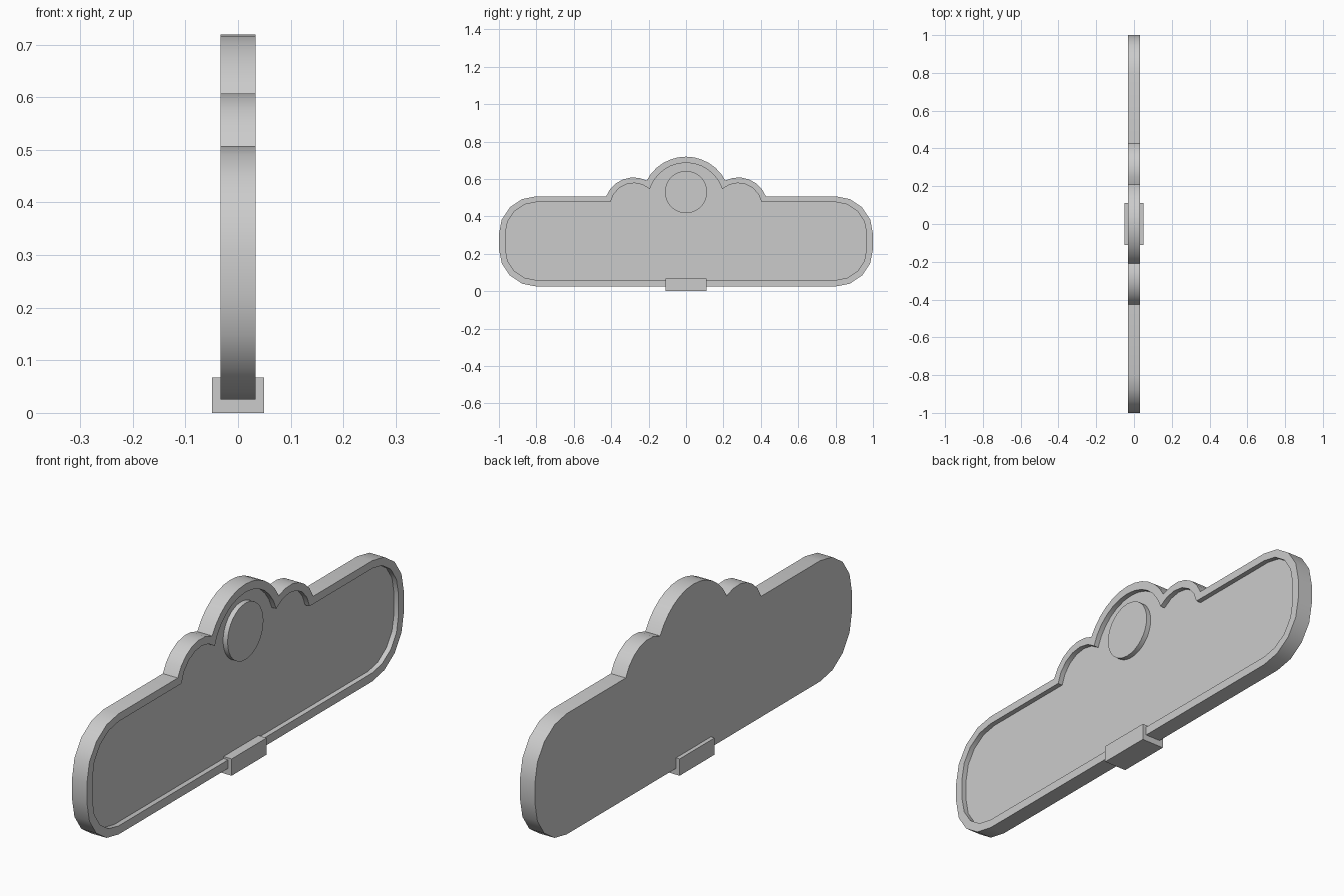
import bpy, bmesh, math

if "Cube" in bpy.data.objects:
    bpy.data.objects.remove(bpy.data.objects["Cube"])

RIM_X, FLOOR_X = 0.033, 0.013


def arc(p0, p1, c, n):
    """Points from p0 to p1 around centre c, both ends included."""
    a0 = math.atan2(p0[1] - c[1], p0[0] - c[0])
    a1 = math.atan2(p1[1] - c[1], p1[0] - c[0])
    r0, r1 = math.dist(p0, c), math.dist(p1, c)
    pts = []
    for i in range(n + 1):
        t = i / n
        a, r = a0 + (a1 - a0) * t, r0 + (r1 - r0) * t
        pts.append((c[0] + r * math.cos(a), c[1] + r * math.sin(a)))
    return pts


def outline(side, bottom, top, r, bump_end, notch):
    """Closed (y, z) outline: rounded bar with a three-lobed crest."""
    cy, lo, hi = side - r, bottom + r, top - r
    half = arc((cy, bottom), (side, lo), (cy, lo), 4)
    half += arc((side, hi), (cy, top), (cy, hi), 4)
    half += arc((bump_end, top), notch, (0.28, 0.45), 6)
    left = [(-y, z) for y, z in reversed(half)]
    crest = arc(notch, (-notch[0], notch[1]), (0, 0.482), 12)[1:-1]
    return half + crest + left


def finish(name, bm):
    bmesh.ops.recalc_face_normals(bm, faces=bm.faces)
    me = bpy.data.meshes.new(name)
    bm.to_mesh(me)
    bm.free()
    ob = bpy.data.objects.new(name, me)
    bpy.context.collection.objects.link(ob)
    return ob


def smooth(ob):
    bpy.ops.object.select_all(action='DESELECT')
    bpy.context.view_layer.objects.active = ob
    ob.select_set(True)
    bpy.ops.object.shade_smooth_by_angle(angle=math.radians(30))


# Sign board: flat back, raised rim and sunken panel on the +x side
outer = outline(1.0, 0.025, 0.507, 0.2, 0.427, (0.21, 0.592))
inner = outline(0.966, 0.059, 0.476, 0.166, 0.404, (0.194, 0.546))
bm = bmesh.new()
rings = [[bm.verts.new((x, y, z)) for y, z in pts] for pts, x in
         ((outer, -RIM_X), (outer, RIM_X), (inner, RIM_X), (inner, FLOOR_X))]
n = len(outer)
for a, b in zip(rings, rings[1:]):
    for i in range(n):
        j = (i + 1) % n
        bm.faces.new((a[i], a[j], b[j], b[i]))
bm.faces.new(rings[0])
bm.faces.new(rings[-1])
smooth(finish("sign_board", bm))

# Round badge raised from the panel
bpy.ops.mesh.primitive_cylinder_add(
    vertices=32, radius=0.113, depth=RIM_X - FLOOR_X + 0.004,
    location=((RIM_X + FLOOR_X - 0.004) / 2, 0, 0.53),
    rotation=(0, math.pi / 2, 0))
badge = bpy.context.object
badge.name = "round_badge"
smooth(badge)

# Foot block gripping the bottom edge
bpy.ops.mesh.primitive_cube_add(size=1, location=(0, 0, 0.0335))
foot = bpy.context.object
foot.name = "foot_block"
foot.scale = (0.098, 0.22, 0.067)
